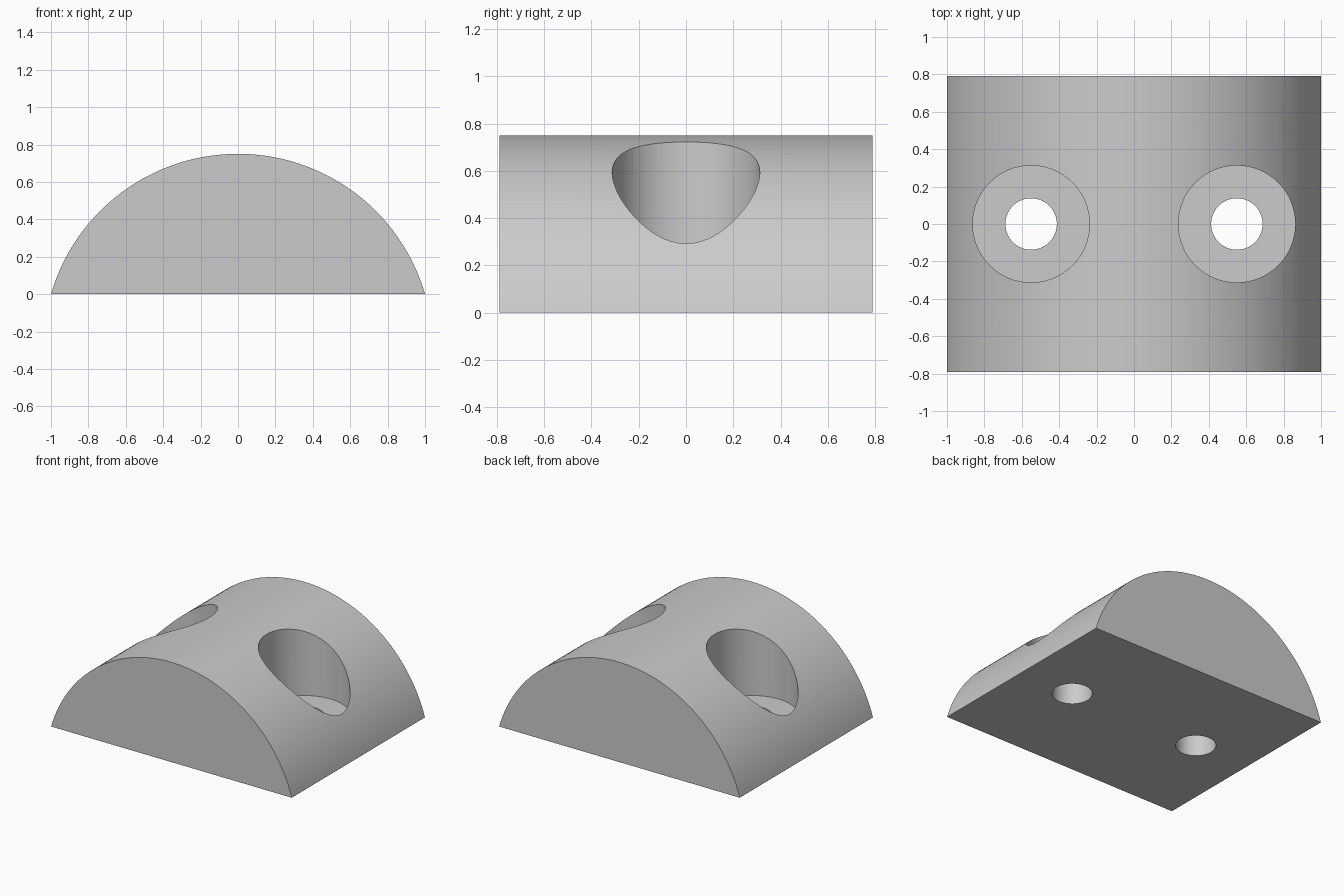
import bpy, bmesh, math

if "Cube" in bpy.data.objects:
    bpy.data.objects.remove(bpy.data.objects["Cube"])

HALF_DEPTH = 0.79
HEIGHT = 0.75
RADIUS = (1 + HEIGHT ** 2) / (2 * HEIGHT)   # arc through both base corners and the crown
HOLE_X, BORE_R, HOLE_R, FLOOR_Z = 0.55, 0.3125, 0.1375, 0.2

grey = bpy.data.materials.new("light_grey")
grey.diffuse_color = (0.6, 0.6, 0.6, 1)
grey.use_nodes = True
grey.node_tree.nodes["Principled BSDF"].inputs["Base Color"].default_value = grey.diffuse_color


def new_object(name, bm):
    bmesh.ops.recalc_face_normals(bm, faces=bm.faces)
    mesh = bpy.data.meshes.new(name)
    bm.to_mesh(mesh)
    bm.free()
    mesh.materials.append(grey)
    obj = bpy.data.objects.new(name, mesh)
    bpy.context.collection.objects.link(obj)
    return obj


# Domed block: circular segment extruded along y
bm = bmesh.new()
half_angle = math.asin(1 / RADIUS)
steps = 80
profile = []
for i in range(steps + 1):
    a = half_angle * (1 - 2 * i / steps)
    z = HEIGHT - RADIUS + RADIUS * math.cos(a)
    profile.append(bm.verts.new((RADIUS * math.sin(a), -HALF_DEPTH, max(z, 0))))
end = bm.faces.new(profile)
side = bmesh.ops.extrude_face_region(bm, geom=[end])
moved = [g for g in side["geom"] if isinstance(g, bmesh.types.BMVert)]
bmesh.ops.translate(bm, verts=moved, vec=(0, 2 * HALF_DEPTH, 0))
block = new_object("domed_block", bm)


# Stepped cutters: narrow through hole below a wide counterbore
def hole_cutter(name, x):
    bm = bmesh.new()
    n, rings = 64, []
    for r, z in ((HOLE_R, -0.2), (HOLE_R, FLOOR_Z), (BORE_R, FLOOR_Z), (BORE_R, 1.0)):
        rings.append([bm.verts.new((x + r * math.cos(2 * math.pi * k / n),
                                    r * math.sin(2 * math.pi * k / n), z))
                      for k in range(n)])
    for low, high in zip(rings, rings[1:]):
        for k in range(n):
            j = (k + 1) % n
            bm.faces.new((low[k], low[j], high[j], high[k]))
    bm.faces.new(rings[0])
    bm.faces.new(rings[-1])
    cutter = new_object(name, bm)
    cutter.hide_render = True
    return cutter


cutters = [hole_cutter("left_hole_cutter", -HOLE_X), hole_cutter("right_hole_cutter", HOLE_X)]
for cutter in cutters:
    cut = block.modifiers.new(cutter.name, "BOOLEAN")
    cut.operation = "DIFFERENCE"
    cut.solver = "EXACT"
    cut.object = cutter

# Bake the cuts, then smooth the curved walls and keep the rims sharp
graph = bpy.context.evaluated_depsgraph_get()
block_mesh = bpy.data.meshes.new_from_object(block.evaluated_get(graph))
block.modifiers.clear()
block.data = block_mesh
for cutter in cutters:
    bpy.data.objects.remove(cutter)
bpy.context.view_layer.objects.active = block
block.select_set(True)
bpy.ops.object.shade_smooth_by_angle(angle=math.radians(25))
